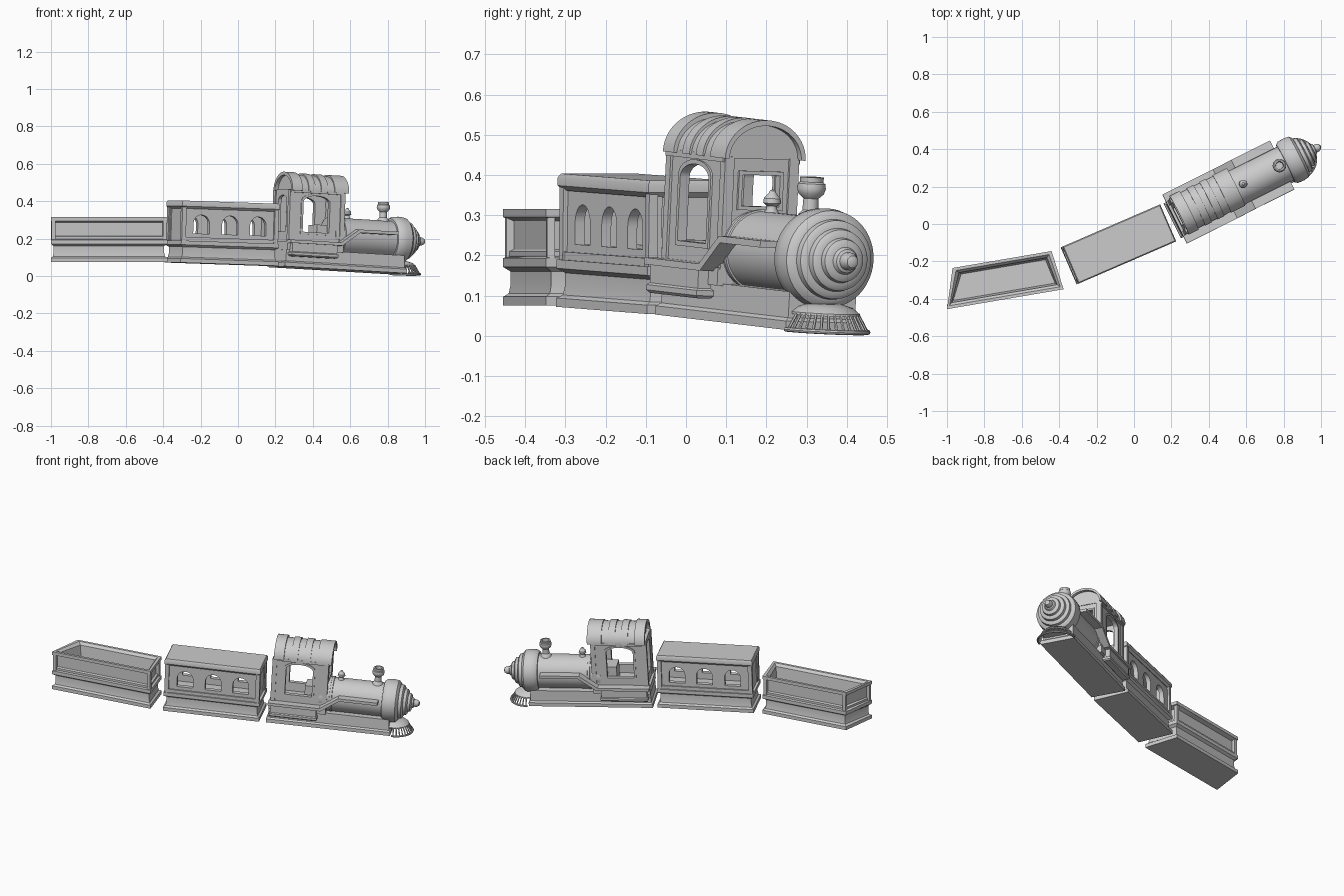
import bpy, bmesh
from math import radians, sin, cos, pi
from mathutils import Matrix, Vector

if "Cube" in bpy.data.objects:
    bpy.data.objects.remove(bpy.data.objects["Cube"])

T, R = Matrix.Translation, Matrix.Rotation
SIDE = R(pi / 2, 4, 'X')                                                   # drawing plane -> x,z
END = Matrix(((0, 0, 1, 0), (1, 0, 0, 0), (0, 1, 0, 0), (0, 0, 0, 1)))     # drawing plane -> y,z

# Vehicle frames: u forward, v left, z up
LOCO = T((0.204, 0.016, 0.05)) @ R(radians(26.5), 4, 'Z') @ R(radians(3), 4, 'Y') @ R(radians(-1.5), 4, 'X')
COACH = T((-0.088, -0.111, 0.063)) @ R(radians(23.4), 4, 'Z') @ R(radians(1.8), 4, 'Y')
WAGON = T((-0.697, -0.296, 0.075)) @ R(radians(9.7), 4, 'Z')


def add(name, mesh, M):
    ob = bpy.data.objects.new(name, mesh)
    bpy.context.collection.objects.link(ob)
    ob.matrix_world = M
    return ob


def from_bm(name, bm, M):
    bmesh.ops.remove_doubles(bm, verts=bm.verts, dist=1e-5)
    bmesh.ops.recalc_face_normals(bm, faces=bm.faces)
    me = bpy.data.meshes.new(name)
    bm.to_mesh(me)
    bm.free()
    return add(name, me, M)


def loft(name, rings, M, caps=True):
    bm = bmesh.new()
    vs = [[bm.verts.new(p) for p in ring] for ring in rings]
    n = len(vs[0])
    for a, b in zip(vs, vs[1:]):
        for i in range(n):
            bm.faces.new((a[i], a[(i + 1) % n], b[(i + 1) % n], b[i]))
    if caps:
        bm.faces.new(vs[0])
        bm.faces.new(vs[-1])
    return from_bm(name, bm, M)


def stack(name, corners, profile, M):
    """Loft a four-cornered plan through (inset, z) steps."""
    sgn = [(-1, -1), (1, -1), (1, 1), (-1, 1)]
    return loft(name, [[(x - sx * i, y - sy * i, z) for (x, y), (sx, sy) in zip(corners, sgn)]
                       for i, z in profile], M)


def rect(u0, u1, hw):
    return [(u0, -hw), (u1, -hw), (u1, hw), (u0, hw)]


def box(name, u, v, z, M):
    return stack(name, [(u[0], v[0]), (u[1], v[0]), (u[1], v[1]), (u[0], v[1])], [(0, z[0]), (0, z[1])], M)


def revolve(name, profile, M, n=48):
    """Spin (radius, height) steps about local z."""
    rings = [[(max(r, 1e-7) * cos(2 * pi * i / n), max(r, 1e-7) * sin(2 * pi * i / n), h)
              for i in range(n)] for r, h in profile]
    bm = bmesh.new()
    vs = [[bm.verts.new(p) for p in ring] for ring in rings]
    for a, b in zip(vs, vs[1:]):
        for i in range(n):
            bm.faces.new((a[i], a[(i + 1) % n], b[(i + 1) % n], b[i]))
    bmesh.ops.dissolve_degenerate(bm, dist=1e-6, edges=bm.edges)
    return from_bm(name, bm, M)


def from_curve(name, paths, M, closed, **opts):
    cu = bpy.data.curves.new(name, 'CURVE')
    for k, val in opts.items():
        setattr(cu, k, val)
    for path in paths:
        sp = cu.splines.new('POLY')
        sp.points.add(len(path) - 1)
        for p, co in zip(sp.points, path):
            p.co = (*co, 0, 1) if len(co) == 2 else (*co, 1)
        sp.use_cyclic_u = closed
    tmp = add(name + "_tmp", cu, Matrix())
    dg = bpy.context.evaluated_depsgraph_get()
    me = bpy.data.meshes.new_from_object(tmp.evaluated_get(dg))
    bpy.data.objects.remove(tmp)
    bm = bmesh.new()
    bm.from_mesh(me)
    return from_bm(name, bm, M)


def panel(name, loops, depth, M):
    """Flat plate with holes, centred on its drawing plane."""
    return from_curve(name, loops, M, True, dimensions='2D', fill_mode='BOTH', extrude=depth / 2)


def sq(x0, x1, y0, y1):
    return [(x0, y0), (x1, y0), (x1, y1), (x0, y1)]


def arched(x0, x1, y0, y1, rise, n=12):
    c, w = (x0 + x1) / 2, (x1 - x0) / 2
    return [(x0, y0), (x1, y0)] + [(c + w * cos(pi * i / n), y1 - rise + rise * sin(pi * i / n)) for i in range(n + 1)]


def posts(name, corners, size, z, M):
    for k, ((x, y), sx, sy) in enumerate(zip(corners, (1, -1, -1, 1), (1, 1, -1, -1))):
        xs, ys = sorted((x, x + sx * size)), sorted((y, y + sy * size))
        box(f"{name}_{k}", xs, ys, z, M)


PLINTH = [(0, 0), (0, 0.022), (0.012, 0.03), (0.016, 0.05), (0.016, 0.085), (0, 0.096), (0, 0.118)]

# Open wagon, tapered in plan
plan = [(-0.325, -0.106), (0.307, -0.106), (0.278, 0.106), (-0.259, 0.106)]
stack("wagon_body", plan, PLINTH + [(0.012, 0.122), (0.012, 0.135), (0.024, 0.14), (0.024, 0.21), (0, 0.22),
                                    (0, 0.24), (0.016, 0.24), (0.03, 0.225), (0.04, 0.13)], WAGON)
inner = [(x - sx * 0.004, y - sy * 0.004) for (x, y), sx, sy in zip(plan, (-1, 1, 1, -1), (-1, -1, 1, 1))]
posts("wagon_post", inner, 0.02, (0.117, 0.222), WAGON)

# Passenger coach
plan = rect(-0.285, 0.285, 0.108)
stack("coach_base", plan, PLINTH, COACH)
stack("coach_roof", plan, [(0.012, 0.29), (0, 0.302), (0, 0.322), (0.006, 0.332)], COACH)
windows = [arched(c - 0.047, c + 0.047, 0.158, 0.258, 0.047) for c in (-0.163, 0.004, 0.167)]
for s, side in ((-1, "right"), (1, "left")):
    panel(f"coach_{side}_wall", [sq(-0.275, 0.275, 0.117, 0.295)] + windows, 0.026,
          COACH @ T((0, s * 0.079, 0)) @ SIDE)
    box(f"coach_{side}_sill", (-0.27, 0.27), sorted((s * 0.08, s * 0.1)), (0.117, 0.138), COACH)
    panel(f"coach_{'front' if s > 0 else 'rear'}_wall", [sq(-0.09, 0.09, 0.117, 0.295)], 0.016,
          COACH @ T((s * 0.262, 0, 0)) @ END)
posts("coach_post", rect(-0.281, 0.281, 0.104), 0.024, (0.117, 0.3), COACH)

# Locomotive chassis
stack("chassis", rect(0, 0.73, 0.104), [(0, 0), (0, 0.022), (0.01, 0.03), (0.012, 0.095)], LOCO)
box("cab_floor", (0.01, 0.345), (-0.108, 0.108), (0.09, 0.135), LOCO)

# Boiler, smokebox and stepped nose
AXIS = LOCO @ T((0, 0, 0.18)) @ R(pi / 2, 4, 'Y')
revolve("boiler", [(0, 0.3), (0.1, 0.3), (0.1, 0.7), (0, 0.7)], AXIS)
revolve("boiler_band", [(0.098, 0.36), (0.104, 0.362), (0.104, 0.375), (0.098, 0.377)], AXIS)
revolve("smokebox", [(0, 0.67), (0.112, 0.67), (0.123, 0.685), (0.125, 0.72), (0.121, 0.75), (0.108, 0.762),
                     (0.1, 0.764), (0.098, 0.782), (0.09, 0.788), (0.079, 0.79), (0.076, 0.806), (0.069, 0.812),
                     (0.056, 0.814), (0.053, 0.828), (0.046, 0.833), (0.034, 0.835), (0.029, 0.845),
                     (0.022, 0.848), (0.022, 0.862), (0.015, 0.876), (0, 0.883)], AXIS)

# Chimney and dome
revolve("chimney", [(0, 0.26), (0.034, 0.27), (0.03, 0.284), (0.02, 0.296), (0.019, 0.325), (0.032, 0.337),
                    (0.036, 0.35), (0.034, 0.362), (0.029, 0.366), (0.03, 0.378), (0.021, 0.379), (0.019, 0.34),
                    (0, 0.34)], LOCO @ T((0.628, 0, 0)), 32)
revolve("dome", [(0, 0.265), (0.022, 0.272), (0.013, 0.288), (0.013, 0.295), (0.022, 0.302), (0.021, 0.314),
                 (0.01, 0.326), (0.007, 0.333), (0, 0.337)], LOCO @ T((0.413, 0, 0)), 32)

# Cab walls with openings
for s, side in ((-1, "right"), (1, "left")):
    panel(f"cab_{side}_wall", [sq(0.025, 0.34, 0.13, 0.415), arched(0.1, 0.258, 0.19, 0.385, 0.035)], 0.018,
          LOCO @ T((0, s * 0.088, 0)) @ SIDE)
    panel(f"cab_{side}_window_frame", [arched(0.088, 0.27, 0.178, 0.396, 0.04),
                                       arched(0.1, 0.258, 0.19, 0.385, 0.035)], 0.026,
          LOCO @ T((0, s * 0.089, 0)) @ SIDE)
    box(f"cab_{side}_rail", (0.022, 0.343), sorted((s * 0.085, s * 0.107)), (0.398, 0.415), LOCO)
panel("cab_front_wall", [sq(-0.09, 0.09, 0.13, 0.415), sq(-0.052, 0.052, 0.29, 0.368)], 0.018, LOCO @ T((0.332, 0, 0)) @ END)
panel("cab_front_window_frame", [sq(-0.062, 0.062, 0.28, 0.378), sq(-0.052, 0.052, 0.29, 0.368)], 0.012,
      LOCO @ T((0.342, 0, 0)) @ END)
panel("cab_rear_wall", [sq(-0.09, 0.09, 0.13, 0.415), arched(-0.05, 0.05, 0.19, 0.385, 0.03)], 0.018,
      LOCO @ T((0.033, 0, 0)) @ END)
posts("cab_post", rect(0.018, 0.348, 0.103), 0.026, (0.13, 0.412), LOCO)
box("firebox", (0.21, 0.33), (-0.05, 0.05), (0.13, 0.235), LOCO)

# Arched cab roof with raised bands and recessed ends


def arc(w, h, n=24):
    return [(w * cos(pi * i / n), 0.408 + h * sin(pi * i / n)) for i in range(n + 1)]


panel("cab_roof", [arc(0.106, 0.09)], 0.3, LOCO @ T((0.195, 0, 0)) @ END)
for k, (u0, u1, g) in enumerate(((0.025, 0.085, 0.01), (0.125, 0.165, 0.006), (0.2, 0.24, 0.006), (0.28, 0.365, 0.006))):
    panel(f"roof_band_{k}", [arc(0.106 + g, 0.092 + g) + arc(0.1, 0.084)[::-1]], u1 - u0,
          LOCO @ T(((u0 + u1) / 2, 0, 0)) @ END)

# Running boards and cab steps
board = [(0.01, 0.125), (0.32, 0.125), (0.425, 0.2), (0.65, 0.2), (0.65, 0.217), (0.418, 0.217), (0.312, 0.142), (0.01, 0.142)]
for s, side in ((-1, "right"), (1, "left")):
    panel(f"running_board_{side}", [board], 0.048, LOCO @ T((0, s * 0.122, 0)) @ SIDE)
    stack(f"cab_step_{side}", [(0.02, s * 0.118 - 0.024), (0.3, s * 0.118 - 0.024), (0.3, s * 0.118 + 0.024), (0.02, s * 0.118 + 0.024)],
          [(0.006, 0.055), (0, 0.062), (0, 0.075), (0.006, 0.08), (0.006, 0.126)], LOCO)

# Slatted pilot under the nose
P = LOCO @ T((0.738, 0, 0))
revolve("pilot_cap", [(0, 0.07), (0.04, 0.068), (0.068, 0.06), (0.086, 0.046), (0.086, 0.04), (0, 0.04)], P)
angles = [radians(-85 + 170 * i / 16) for i in range(17)]
slats = [[(0.083 * cos(a), 0.083 * sin(a), 0.043), (0.108 * cos(a), 0.106 * sin(a), 0.003)] for a in angles]
from_curve("pilot_slats", slats, P, False, dimensions='3D', bevel_depth=0.0038, bevel_resolution=1, use_fill_caps=True)
rim = [(0.11 * cos(a), 0.108 * sin(a), 0.002) for a in [radians(-90 + 6 * i) for i in range(31)]]
from_curve("pilot_rim", [rim], P, False, dimensions='3D', bevel_depth=0.006, bevel_resolution=2, use_fill_caps=True)

# Smooth shading with crisp edges
bpy.ops.object.select_all(action='SELECT')
bpy.context.view_layer.objects.active = bpy.context.selected_objects[0]
bpy.ops.object.shade_smooth_by_angle(angle=radians(35))
